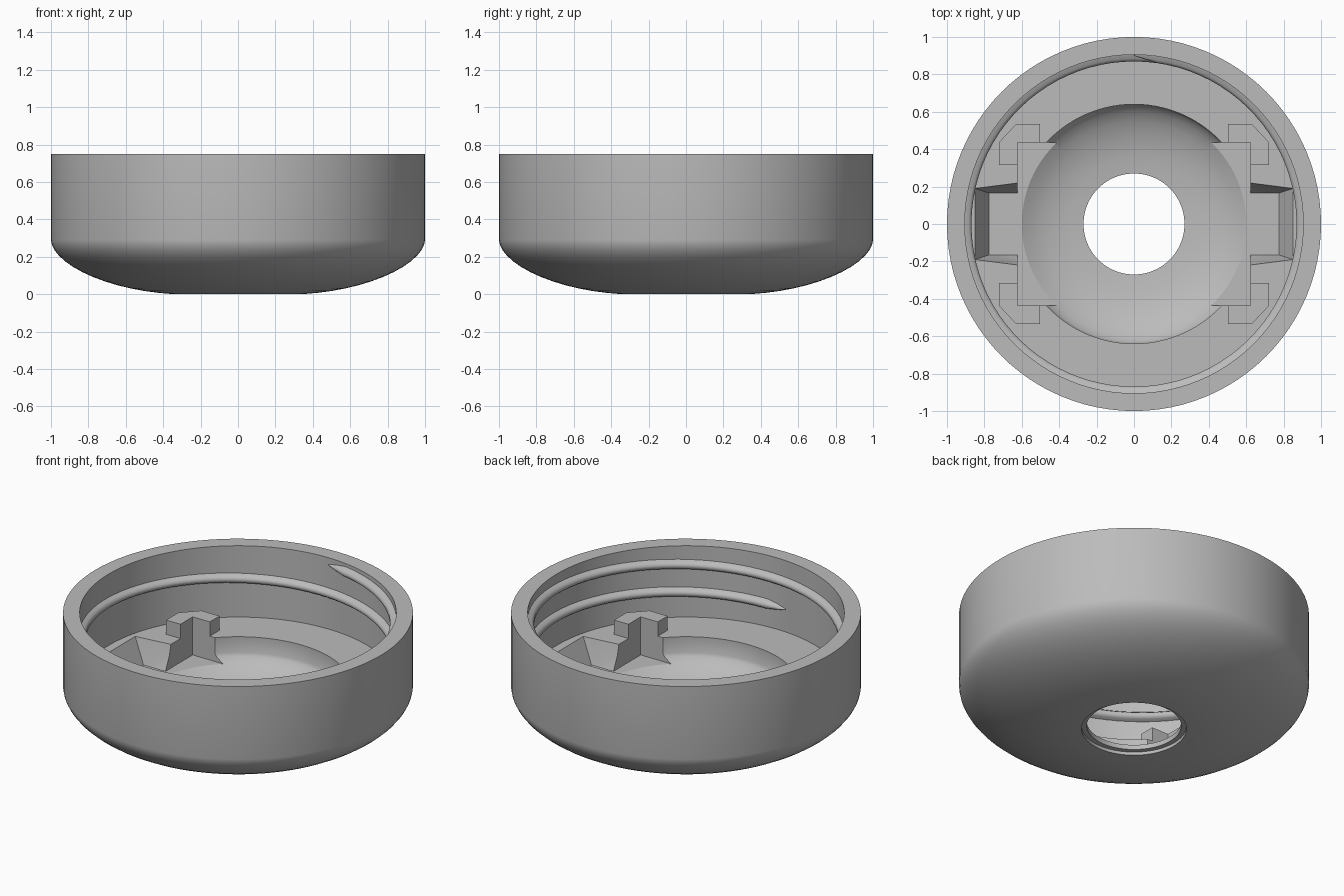
import bpy, bmesh, math
from mathutils import Vector

cube = bpy.data.objects.get("Cube")
if cube:
    bpy.data.objects.remove(cube)

TOP, LEDGE, FLOOR, WALL = 0.75, 0.30, 0.15, 0.905

grey = bpy.data.materials.new("plain grey")
grey.use_nodes = True
colour = (0.5, 0.5, 0.5, 1)
grey.diffuse_color = colour
grey.node_tree.nodes["Principled BSDF"].inputs["Base Color"].default_value = colour


def make(name, bm):
    bmesh.ops.recalc_face_normals(bm, faces=bm.faces)
    mesh = bpy.data.meshes.new(name)
    bm.to_mesh(mesh)
    bm.free()
    mesh.materials.append(grey)
    ob = bpy.data.objects.new(name, mesh)
    bpy.context.collection.objects.link(ob)
    return ob


def lathe(name, profile, steps=96):
    bm = bmesh.new()
    rings = [[bm.verts.new((r * math.cos(a), r * math.sin(a), z)) for r, z in profile]
             for a in (math.tau * i / steps for i in range(steps))]
    n = len(profile)
    for i in range(steps):
        a, b = rings[i], rings[(i + 1) % steps]
        for j in range(n):
            k = (j + 1) % n
            bm.faces.new((a[j], b[j], b[k], a[k]))
    return make(name, bm)


def hull(name, points):
    bm = bmesh.new()
    for p in points:
        bm.verts.new(p)
    bmesh.ops.convex_hull(bm, input=bm.verts)
    return make(name, bm)


def smooth(ob, angle):
    bpy.ops.object.select_all(action='DESELECT')
    ob.select_set(True)
    bpy.context.view_layer.objects.active = ob
    bpy.ops.object.shade_smooth_by_angle(angle=math.radians(angle))


# Cap shell: rounded underside, straight wall, ledge, dish and stepped hole
curve = []
for i in range(15):
    t = math.pi / 2 * i / 14
    curve.append((0.3 + 0.7 * math.sin(t) ** (2 / 1.8),
                  0.29 * (1 - max(math.cos(t), 0) ** (2 / 1.8))))
dish = [(0.64, LEDGE), (0.64, 0.2), (0.63, 0.182), (0.6, FLOOR), (0.55, 0.119),
        (0.49, 0.092), (0.42, 0.071), (0.35, 0.058), (0.27, 0.05)]
step = [(0.27, 0.02), (0.3, 0.02)]
shell = lathe("cap_shell", curve + [(1, TOP), (WALL, TOP), (WALL, LEDGE)] + dish + step)

# Rectangular pocket and two tapered side notches, cut from the ledge
cutters = [hull("pocket_cutter", [(x, y, z) for x in (-0.622, 0.622)
                                  for y in (-0.437, 0.437) for z in (FLOOR, 0.5)])]
for s in (-1, 1):
    pts = []
    for m in (-1, 1):
        low = [(0.5, 0.165, FLOOR), (0.775, 0.165, FLOOR)]
        high = [(0.5, 0.235, LEDGE), (0.85, 0.19, LEDGE)]
        pts += [(s * x, m * y, z) for x, y, z in low + high]
        pts += [(s * x, m * y, z + 0.02) for x, y, z in high]
    cutters.append(hull("notch_cutter", pts))
for c in cutters:
    c.hide_render = True
    mod = shell.modifiers.new("cut", 'BOOLEAN')
    mod.operation, mod.solver, mod.object = 'DIFFERENCE', 'EXACT', c
bpy.context.view_layer.update()
cut = bpy.data.meshes.new_from_object(
    shell.evaluated_get(bpy.context.evaluated_depsgraph_get()))
shell.modifiers.clear()
shell.data = cut
for c in cutters:
    bpy.data.objects.remove(c)
smooth(shell, 30)

# Four chamfered corner brackets standing on the ledge
outline = [(0.503, 0.437), (0.503, 0.535), (0.63, 0.535), (0.722, 0.437),
           (0.722, 0.315), (0.622, 0.315), (0.622, 0.437)]
for sx, side in ((1, "left"), (-1, "right")):
    for sy, end in ((1, "back"), (-1, "front")):
        bm = bmesh.new()
        base = bm.faces.new([bm.verts.new((sx * x, sy * y, LEDGE - 0.005))
                             for x, y in outline])
        ext = bmesh.ops.extrude_face_region(bm, geom=[base], use_keep_orig=True)
        moved = [v for v in ext["geom"] if isinstance(v, bmesh.types.BMVert)]
        bmesh.ops.translate(bm, verts=moved, vec=Vector((0, 0, 0.095)))
        make(f"corner_bracket_{end}_{side}", bm)

# Screw thread: a ridge descending clockwise one and a half turns
bm = bmesh.new()
section = [(0.01, -0.032), (-0.022, -0.022), (-0.036, -0.01),
           (-0.036, 0.01), (-0.022, 0.022), (0.01, 0.032)]
SWEEP, STEPS = 544, 136
rings = []
for i in range(STEPS + 1):
    deg = SWEEP * i / STEPS
    a = math.radians(90 - deg)
    taper = min(1, 0.15 + min(i, STEPS - i) / 2)
    z = 0.705 - 0.174 * deg / 360
    rings.append([bm.verts.new(((WALL + (dr * taper if dr < 0 else dr)) * math.cos(a),
                                (WALL + (dr * taper if dr < 0 else dr)) * math.sin(a),
                                z + dz * taper)) for dr, dz in section])
for a, b in zip(rings, rings[1:]):
    for j in range(len(section)):
        k = (j + 1) % len(section)
        bm.faces.new((a[j], b[j], b[k], a[k]))
bm.faces.new(rings[0])
bm.faces.new(rings[-1])
smooth(make("screw_thread", bm), 50)
